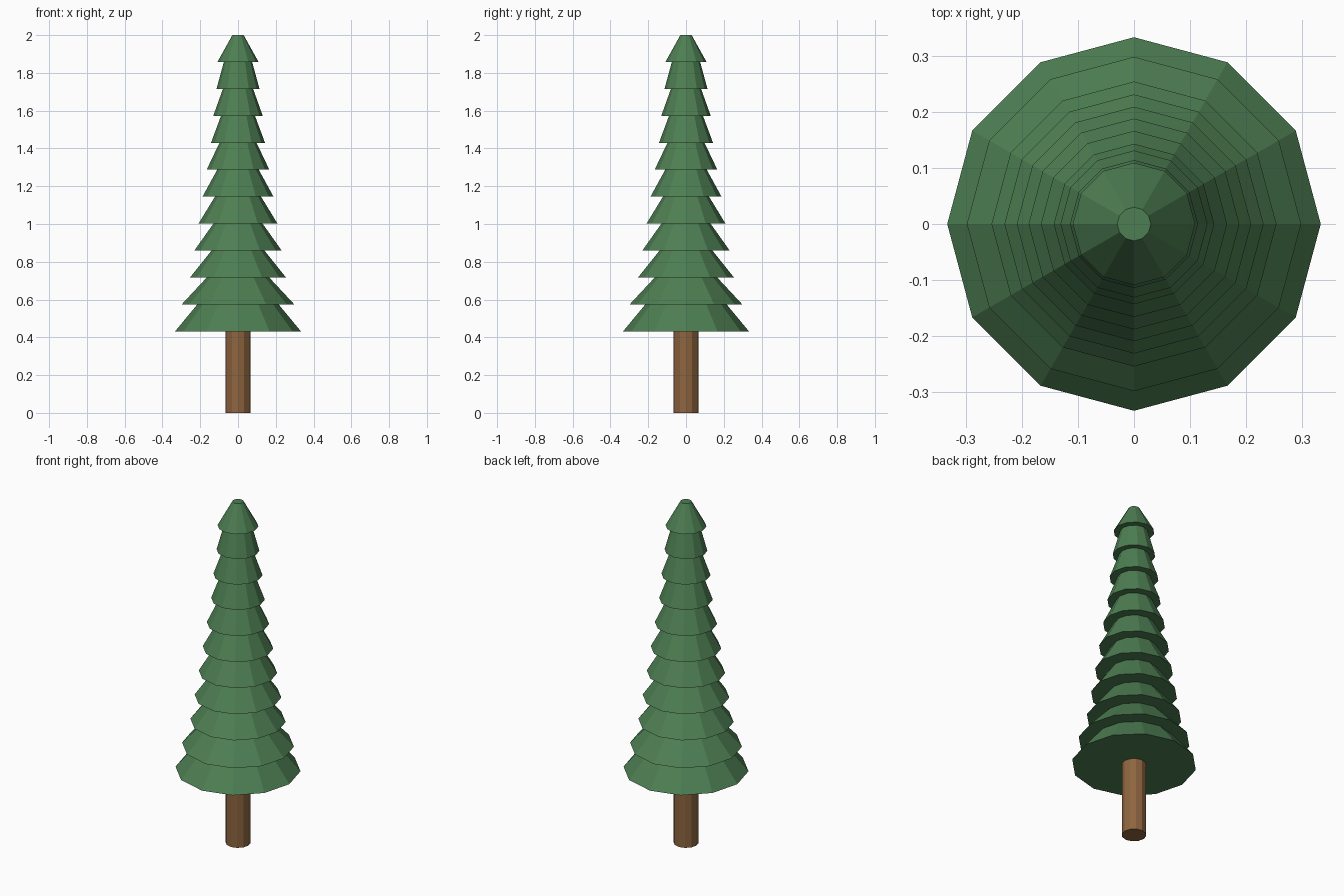
import bpy
import bmesh
from math import cos, sin, pi

if "Cube" in bpy.data.objects:
    bpy.data.objects.remove(bpy.data.objects["Cube"], do_unlink=True)


def material(name, color):
    m = bpy.data.materials.new(name)
    m.use_nodes = True
    m.diffuse_color = color
    m.node_tree.nodes["Principled BSDF"].inputs["Base Color"].default_value = color
    return m


def frustum(name, r_low, r_high, z_low, z_high, mat, sides=12):
    """Closed, flat-sided tapered cylinder with a corner on the +x axis."""
    bm = bmesh.new()
    rings = []
    for r, z in ((r_low, z_low), (r_high, z_high)):
        rings.append([bm.verts.new((r * cos(2 * pi * i / sides),
                                    r * sin(2 * pi * i / sides), z))
                      for i in range(sides)])
    low, high = rings
    for i in range(sides):
        j = (i + 1) % sides
        bm.faces.new((low[i], low[j], high[j], high[i]))
    bm.faces.new(low[::-1])
    bm.faces.new(high)
    mesh = bpy.data.meshes.new(name)
    bm.to_mesh(mesh)
    bm.free()
    mesh.materials.append(mat)
    obj = bpy.data.objects.new(name, mesh)
    bpy.context.collection.objects.link(obj)
    return obj


needles = material("needle_green", (0.075, 0.21, 0.085, 1))
bark = material("bark_brown", (0.27, 0.13, 0.05, 1))

# Trunk
trunk_top = 0.432
frustum("trunk", 0.066, 0.066, 0, trunk_top + 0.02, bark)

# Branch tiers, from the widest skirt up to the blunt tip
outer = [0.333, 0.298, 0.254, 0.231, 0.209, 0.188,
         0.166, 0.143, 0.131, 0.114, 0.109]
inner = [0.215, 0.165, 0.14, 0.13, 0.122, 0.11,
         0.098, 0.09, 0.08, 0.075, 0.03]
step = (2 - trunk_top) / len(outer)
for i, (r_out, r_in) in enumerate(zip(outer, inner)):
    z = trunk_top + i * step
    frustum(f"branch_tier_{i + 1}", r_out, r_in, z, z + step, needles)
